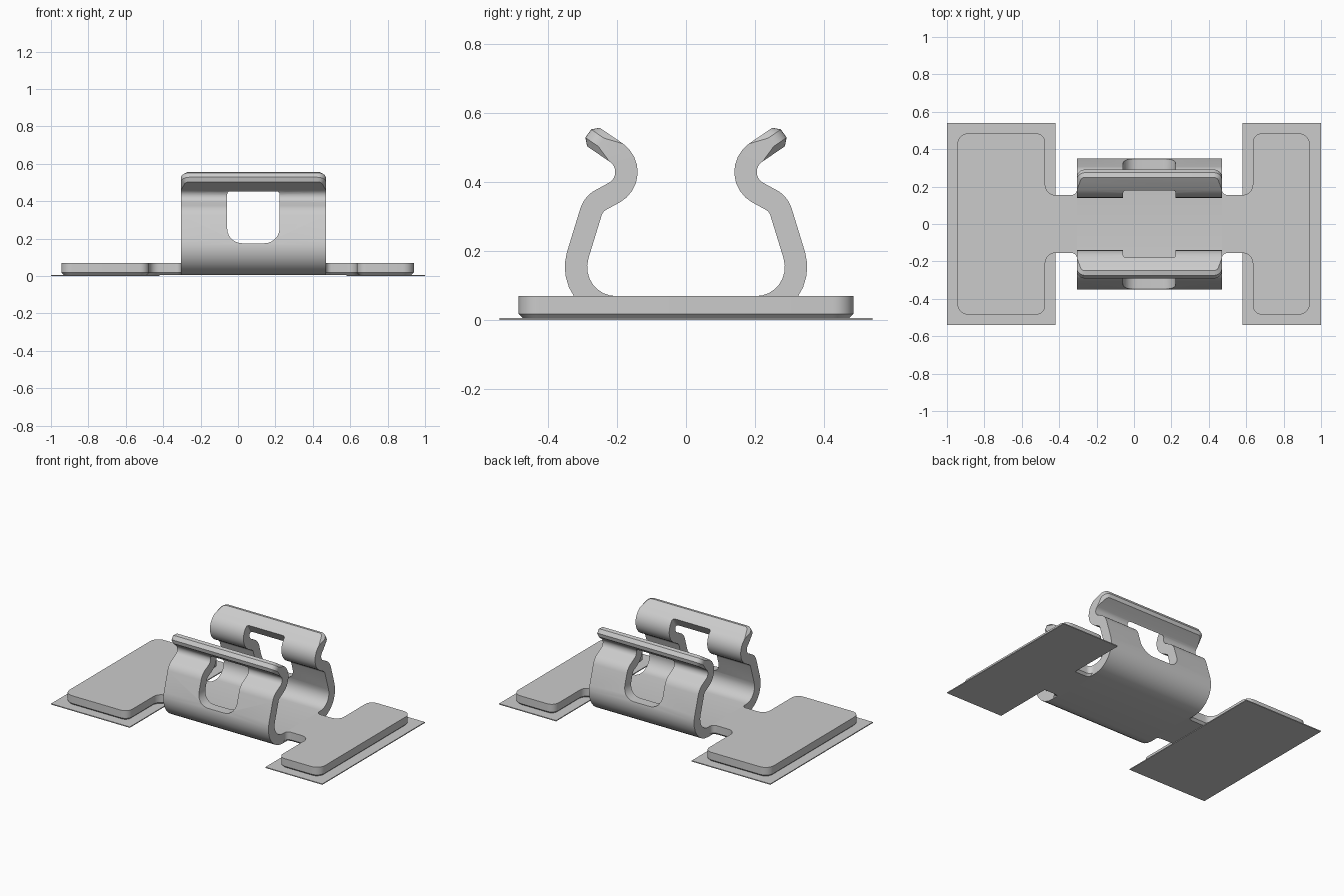
import bpy, bmesh, math
from mathutils import Vector

cube = bpy.data.objects.get("Cube")
if cube:
    bpy.data.objects.remove(cube, do_unlink=True)

steel = bpy.data.materials.new("grey_steel")
steel.use_nodes = True
GREY = (0.6, 0.6, 0.6, 1)
steel.diffuse_color = GREY
steel.node_tree.nodes["Principled BSDF"].inputs["Base Color"].default_value = GREY

X0, X1 = -0.305, 0.47           # ends of the clip strap
Z0, Z1 = 0.004, 0.069           # sheet bottom and top
HALF = (Z1 - Z0) / 2


def rounded(pts, steps=8):
    """Open polyline of (a, b, radius) with its inner corners rounded by arcs."""
    out = []
    for i, (a, b, r) in enumerate(pts):
        p = Vector((a, b))
        if r == 0:
            out.append(p)
            continue
        u = (Vector(pts[i - 1][:2]) - p).normalized()
        v = (Vector(pts[i + 1][:2]) - p).normalized()
        half = u.angle(v) / 2
        centre = p + (u + v).normalized() * r / math.sin(half)
        start = p + u * r / math.tan(half) - centre
        end = p + v * r / math.tan(half) - centre
        turn = math.atan2(start.x * end.y - start.y * end.x, start.dot(end))
        for k in range(steps + 1):
            t = turn * k / steps
            c, s = math.cos(t), math.sin(t)
            out.append(centre + Vector((start.x * c - start.y * s, start.x * s + start.y * c)))
    return out


def prism(outline, place, depth):
    """Extrude a 2D outline; place maps (a, b) to a 3D point."""
    bm = bmesh.new()
    face = bm.faces.new([bm.verts.new(place(p)) for p in outline])
    res = bmesh.ops.extrude_face_region(bm, geom=[face])
    verts = [g for g in res["geom"] if isinstance(g, bmesh.types.BMVert)]
    bmesh.ops.translate(bm, verts=verts, vec=depth)
    bmesh.ops.recalc_face_normals(bm, faces=bm.faces)
    return bm


def finish(bm, name):
    bmesh.ops.recalc_face_normals(bm, faces=bm.faces)
    mesh = bpy.data.meshes.new(name)
    bm.to_mesh(mesh)
    bm.free()
    mesh.materials.append(steel)
    ob = bpy.data.objects.new(name, mesh)
    bpy.context.collection.objects.link(ob)
    return ob


def smooth(ob):
    bpy.ops.object.select_all(action="DESELECT")
    bpy.context.view_layer.objects.active = ob
    ob.select_set(True)
    bpy.ops.object.shade_smooth_by_angle(angle=math.radians(30))


# Thin adhesive pads
for name, a, b in (("right_adhesive_pad", -1.0, -0.42), ("left_adhesive_pad", 0.58, 1.0)):
    corners = [Vector(c) for c in ((a, -0.54), (b, -0.54), (b, 0.54), (a, 0.54))]
    finish(prism(corners, lambda p: (p.x, p.y, 0), (0, 0, 0.006)), name)

# Base plates with a filleted neck leading to the clip
for name, outer, inner, join in (("right_base_plate", -0.945, -0.475, X0),
                                 ("left_base_plate", 0.94, 0.635, X1)):
    upper = rounded([(outer, 0, 0), (outer, 0.485, 0.06), (inner, 0.485, 0.05),
                     (inner, 0.155, 0.055), (join, 0.155, 0.03), (join, 0.19, 0)])
    lower = [Vector((p.x, -p.y)) for p in reversed(upper[1:])]
    bm = prism(upper + lower, lambda p: (p.x, p.y, Z0), (0, 0, Z1 - Z0))
    rim = [e for e in bm.edges if all(v.co.z < Z0 + 1e-4 for v in e.verts)
           and not all(abs(v.co.x - join) < 1e-4 for v in e.verts)]
    bmesh.ops.bevel(bm, geom=rim, offset=0.014, segments=1, affect="EDGES")
    smooth(finish(bm, name))

# Spring clip: bent centre line, thickened both ways and extruded across
half_path = rounded([(0, Z0 + HALF, 0), (0.36, Z0 + HALF, 0.117), (0.268, 0.336, 0.06),
                     (0.11, 0.422, 0.068), (0.283, 0.54, 0)])
path = [Vector((-p.x, p.y)) for p in reversed(half_path[1:])] + half_path
sides = ([], [])
for i, p in enumerate(path):
    before = (p - path[i - 1]).normalized() if i else Vector((0, 0))
    after = (path[i + 1] - p).normalized() if i + 1 < len(path) else Vector((0, 0))
    t = (before + after).normalized()
    for side, sign in zip(sides, (1, -1)):
        side.append(p + Vector((-t.y, t.x)) * HALF * sign)
bm = prism(sides[0] + sides[1][::-1], lambda p: (X0, p.x, p.y), (X1 - X0, 0, 0))

# Round the lip corners, then chamfer the lip rims
for sign in (-1, 1):
    lip = Vector((0, sign * 0.826, 0.564))

    def is_tip(f):
        return f.normal.dot(lip) > 0.98 and f.calc_center_median().z > 0.52

    tip = next(f for f in bm.faces if is_tip(f))
    ends = [e for e in tip.edges if abs(e.verts[0].co.x - e.verts[1].co.x) < 1e-4]
    res = bmesh.ops.bevel(bm, geom=ends, offset=0.045, segments=6, profile=0.5, affect="EDGES")
    bm.normal_update()
    band = set(res["faces"]) | {f for f in bm.faces if is_tip(f)}
    rim = [e for e in bm.edges if sum(f in band for f in e.link_faces) == 1
           and all(f in band or abs(f.normal.x) < 0.5 for f in e.link_faces)]
    bmesh.ops.bevel(bm, geom=rim, offset=0.018, segments=1, affect="EDGES")
    bm.normal_update()
clip = finish(bm, "spring_clip")

# Window through both arms, with large lower and small upper corner radii
right = [(0.5, 0.175), (0.5, 0.452), (0.215, 0.45), (0.178, 0.51), (0.1, 0.637)]
outline = [Vector(p) for p in right] + [Vector((-a, b)) for a, b in reversed(right)]
bm = prism(outline, lambda p: (-0.058, p.x, p.y), (0.28, 0, 0))
low = [e for e in bm.edges if all(v.co.z < 0.18 for v in e.verts)
       and abs(e.verts[0].co.y - e.verts[1].co.y) > 0.1]
bmesh.ops.bevel(bm, geom=low, offset=0.08, segments=7, profile=0.5, affect="EDGES")
high = [e for e in bm.edges if all(v.co.z > 0.44 for v in e.verts)
        and abs(e.verts[0].co.x - e.verts[1].co.x) < 1e-4]
bmesh.ops.bevel(bm, geom=high, offset=0.015, segments=3, profile=0.5, affect="EDGES")
cutter = finish(bm, "window_cutter")
cutter.hide_render = True

cut = clip.modifiers.new("window", "BOOLEAN")
cut.operation, cut.solver, cut.object = "DIFFERENCE", "EXACT", cutter
bpy.context.view_layer.objects.active = clip
bpy.ops.object.modifier_apply(modifier=cut.name)
bpy.data.objects.remove(cutter, do_unlink=True)
smooth(clip)
